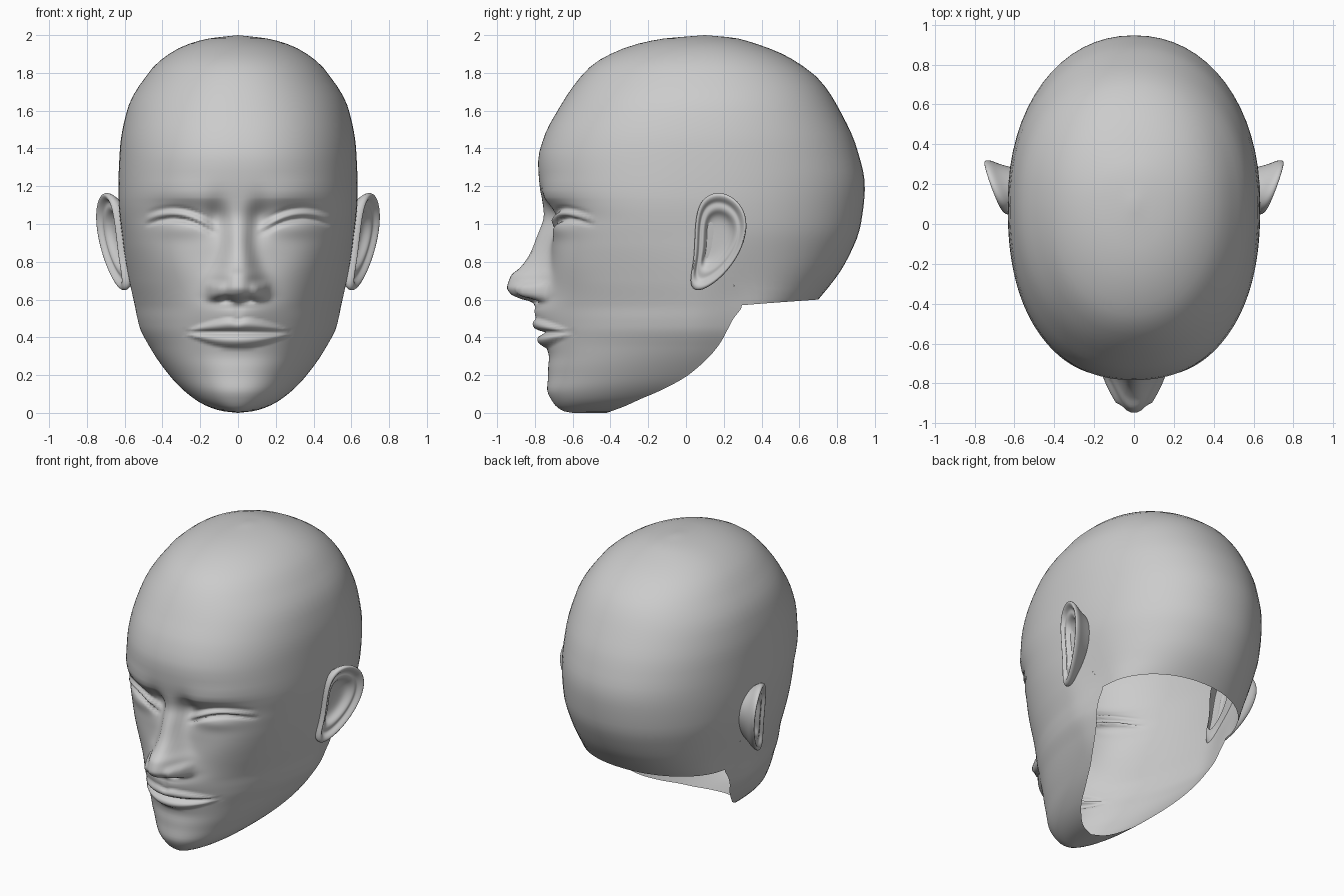
import bpy, bmesh, math
from math import exp, sin, cos, pi

if "Cube" in bpy.data.objects:
    bpy.data.objects.remove(bpy.data.objects["Cube"])

skin = bpy.data.materials.new("matte grey")
skin.diffuse_color = (0.6, 0.6, 0.6, 1)
skin.use_nodes = True
skin.node_tree.nodes["Principled BSDF"].inputs["Base Color"].default_value = skin.diffuse_color


def curve(*pts):
    """Monotone smooth curve through (position, value) points."""
    n = len(pts)
    sec = [(pts[i+1][1]-pts[i][1]) / (pts[i+1][0]-pts[i][0]) for i in range(n-1)]
    tan = [sec[0]] + [2*a*b/(a+b) if a*b > 0 else 0 for a, b in zip(sec, sec[1:])] + [sec[-1]]

    def f(x):
        x = min(max(x, pts[0][0]), pts[-1][0])
        i = max(k for k in range(n-1) if x >= pts[k][0])
        (x0, y0), (x1, y1) = pts[i], pts[i+1]
        h = x1 - x0
        t = (x - x0) / h
        return (y0*(1+2*t)*(1-t)**2 + h*tan[i]*t*(1-t)**2
                + y1*t*t*(3-2*t) + h*tan[i+1]*t*t*(t-1))
    return f


# Head outline by height: half width, front, widest line (jaw rim below), back, squareness
width = curve((0, 0), (.01, .085), (.03, .15), (.06, .21), (.14, .31), (.22, .38), (.34, .466),
              (.455, .53), (.65, .575), (.9, .61), (1.16, .634), (1.4, .625), (1.6, .588),
              (1.69, .55), (1.77, .495), (1.83, .45), (1.93, .315), (1.98, .165), (2, 0))
front = curve((0, -.6), (.01, -.65), (.05, -.70), (.127, -.735), (.2, -.73), (.27, -.735),
              (.4, -.745), (.57, -.745), (.7, -.735), (.85, -.722), (1, -.728), (1.1, -.75),
              (1.2, -.775), (1.33, -.783), (1.476, -.746), (1.566, -.7), (1.83, -.51),
              (1.93, -.33), (1.98, -.13), (2, .1))
middle = curve((0, -.42), (.037, -.32), (.074, -.24), (.116, -.14), (.206, .02), (.354, .17),
               (.497, .25), (.57, .296), (.7, .24), (.9, .15), (1.2, .1), (2, .1))
back = curve((.57, .67), (.6, .7), (.8, .847), (1, .926), (1.2, .947), (1.4, .905), (1.6, .815),
             (1.76, .71), (1.88, .55), (1.93, .44), (1.97, .32), (1.985, .26), (2, .1))
square = curve((0, 2.2), (.2, 2.2), (.4, 2.05), (.7, 2.25), (1, 2.45), (1.3, 2.3), (1.8, 2.1), (2, 2))

# Nose: protrusion and half width by height
nose_out = curve((.56, 0), (.585, .03), (.605, .11), (.63, .175), (.667, .207), (.725, .195),
                 (.77, .15), (.84, .105), (.93, .068), (1.07, .015), (1.15, 0))
nose_wide = curve((.56, .1), (.6, .11), (.64, .12), (.69, .115), (.8, .085), (.93, .065), (1.15, .1))


def bump(a, b, ra, rb, p=2):
    return exp(-abs(a/ra)**p - abs(b/rb)**p)


def relief(x, z):
    """How far the face features push forward."""
    x = abs(x)
    d = nose_out(z) * exp(-(x/nose_wide(z))**2.5)
    d += .045 * bump(x-.115, z-.643, .042, .045, 4)            # nostril wings
    d -= .05 * bump(x-.06, z-.598, .03, .014)                  # nostrils
    d += .06 * bump(x, z-.54, .18, .1 if z < .54 else .07)     # muzzle
    d -= .008 * bump(x, z-.54, .02, .035)                      # philtrum
    k = max(0, 1 - (x/.29)**2)                                 # lips
    if k > 0:
        v = z - .425
        upper, lower = .078*k - .012*exp(-(x/.03)**2), .085*k
        if 0 < v < upper:
            d += .034 * k**.5 * sin(pi*v/upper)**.8
        elif -lower < v < 0:
            d += .038 * k**.5 * sin(-pi*v/lower)
        d -= .022 * k**.3 * exp(-(v/.011)**2)
    d -= .012 * bump(x, z-.3, .2, .05)                         # chin crease
    d += .015 * bump(x-.36, z-.8, .15, .13)                    # cheeks
    d -= .045 * bump(x-.28, z-1.02, .19, .085)                 # eye sockets
    d -= .045 * bump(x-.11, z-1.03, .055, .09)
    d += .014 * bump(x-.26, z-1.15-.1*(x-.28), .18, .05)       # brows
    d += .045 * bump(x-.29, z-.99, .15, .06)                   # eyeballs
    u = (x-.3) / .185                                          # eyelids
    if abs(u) < 1:
        lid = 1.06 + .0275*u - .0575*u*u
        s = (1-u*u)**.5
        d += s * (.022*exp(-((z-lid+.008)/.016)**2) - .03*exp(-((z-lid+.036)/.011)**2))
        d -= s * .012 * exp(-((z-lid-.02)/.012)**2)
    return d


def tuck(y, z):
    """Narrowing of the nape and jaw corners behind the ears."""
    a = min(1, max(0, (y-.02)/.33))
    b = min(1, max(0, (1-z)/.42))
    return 1 - .1 * a*a*(3-2*a) * b*b*(3-2*b)


def finish(name, bm):
    bmesh.ops.remove_doubles(bm, verts=bm.verts, dist=.0005)
    bmesh.ops.recalc_face_normals(bm, faces=bm.faces)
    mesh = bpy.data.meshes.new(name)
    bm.to_mesh(mesh)
    bm.free()
    mesh.materials.append(skin)
    mesh.polygons.foreach_set("use_smooth", [True]*len(mesh.polygons))
    obj = bpy.data.objects.new(name, mesh)
    bpy.context.collection.objects.link(obj)
    return obj


# Head shell: front half runs down to the chin, back half stops at the open neck
NF, NB = 44, 16
heights = [0, .003, .008, .016, .027, .04] + [.06+.02*i for i in range(15)]
heights += [.35+.011*i for i in range(73)] + [1.18+.05*i for i in range(14)]
heights += [1.87, 1.9, 1.93, 1.955, 1.97, 1.982, 1.99, 1.996, 2]
NECK = 21 + 20
bm = bmesh.new()


def row(z, is_back):
    n = 2.12 if is_back else square(z)
    w, yc = width(z), middle(z)
    half = []
    steps = NB if is_back else NF
    for i in range(steps+1):
        a = (i/steps if is_back else (i/steps)**1.15) * pi/2
        x = w * sin(a)**(2/n)
        c = max(0, cos(a))**(2/n)
        h = z
        if is_back:
            h += .03*c if abs(z-.57) < .001 else .015*c if z < .585 else 0
            y = yc + (back(h)-yc)*c
        else:
            y = yc - (yc-front(z))*c - relief(x, z)*min(1, c*1.5)
        half.append((x*tuck(y, z), y, h))
    full = [(-x, y, z) for x, y, z in reversed(half[1:])] + half
    return [bm.verts.new(p) for p in full]


def skin_rows(rows):
    for r, s in zip(rows, rows[1:]):
        for i in range(len(r)-1):
            bm.faces.new((r[i], r[i+1], s[i+1], s[i]))


skin_rows([row(z, False) for z in heights])
back_heights = [z for i, z in enumerate(heights) if i >= NECK and (i > 93 or (i-NECK) % 4 == 0)]
skin_rows([row(z, True) for z in back_heights])
finish("head", bm)

# Ears: outline swept through rim, fold and bowl, then mirrored
outline = [(.04, .64), (.015, .69), (.04, .80), (.045, .92), (.05, 1.05), (.085, 1.14), (.16, 1.175),
           (.24, 1.155), (.305, 1.09), (.328, 1.0), (.31, .90), (.26, .80), (.185, .71), (.1, .65)]
rings = [(.66, None), (.84, -.06), (.98, -.025), (1.0, .0), (.95, .016), (.86, .008), (.78, -.018),
         (.68, -.008), (.58, -.016), (.48, -.05), (.2, -.055)]
bm = bmesh.new()
loops = []
for scale, off in rings:
    loop = []
    for y, z in outline:
        y, z = .17 + (y-.17)*scale, .93 + (z-.93)*scale
        x = .55 if off is None else .63 + .38*(y-.03) + .1*(z-1) + off
        loop.append(bm.verts.new((x, y, z)))
    loops.append(loop)
for r, s in zip(loops, loops[1:]):
    for i in range(len(r)):
        j = (i+1) % len(r)
        bm.faces.new((r[i], r[j], s[j], s[i]))
bm.faces.new(loops[-1])
ears = finish("ears", bm)
ears.modifiers.new("mirror", 'MIRROR').use_axis = (True, False, False)
ears.modifiers["mirror"].use_mirror_merge = False
sub = ears.modifiers.new("smooth", 'SUBSURF')
sub.levels = sub.render_levels = 2
